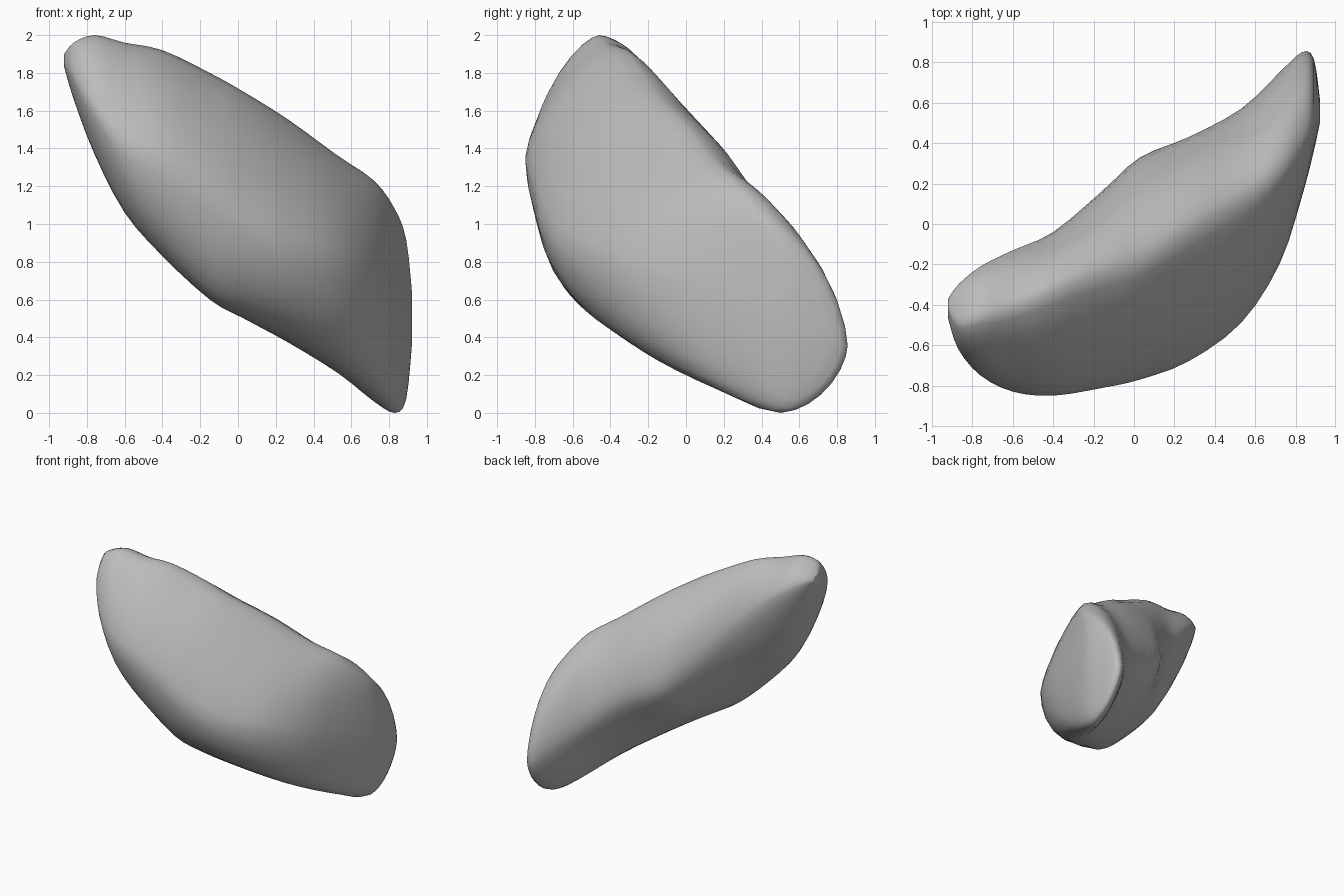
import bpy
import bmesh
from math import cos, sin, pi
from mathutils import Vector

default_cube = bpy.data.objects.get("Cube")
if default_cube:
    bpy.data.objects.remove(default_cube, do_unlink=True)

# Cross-sections along x: x, then (y, z) of the top, front, bottom and back extremes
SECTIONS = [
    (-.92, -.42, 1.9, -.47, 1.86, -.42, 1.83, -.37, 1.86),
    (-.87, -.49, 1.96, -.62, 1.78, -.45, 1.66, -.3, 1.85),
    (-.76, -.46, 2, -.75, 1.6, -.5, 1.37, -.21, 1.78),
    (-.6, -.42, 1.96, -.83, 1.42, -.54, 1.06, -.13, 1.65),
    (-.4, -.33, 1.92, -.85, 1.33, -.53, .83, -.04, 1.44),
    (-.15, -.24, 1.8, -.81, 1.18, -.49, .6, .17, 1.14),
    (.03, -.19, 1.7, -.77, 1.03, -.39, .5, .33, .97),
    (.27, -.04, 1.55, -.68, .9, -.18, .37, .43, .87),
    (.53, .11, 1.36, -.49, .82, .08, .21, .57, .65),
    (.72, .25, 1.23, -.2, .72, .38, .06, .75, .47),
    (.83, .36, 1.08, .13, .62, .5, 0, .85, .37),
    (.89, .48, .92, .36, .55, .56, .07, .82, .36),
    (.92, .55, .65, .5, .5, .57, .35, .62, .45),
]
# Flatness of each quarter: top-front, front-bottom, bottom-back, back-top
FLATNESS = (1.38, 1.1, 1.2, 1.25)
STEPS = 3
QUARTER_POINTS = 7


def blend(a, b, c, d, t):
    """Smooth interpolation between b and c, guided by neighbours a and d."""
    return tuple(
        q + t / 2 * (r - p + t * (2 * p - 5 * q + 4 * r - s + t * (3 * (q - r) + s - p)))
        for p, q, r, s in zip(a, b, c, d))


def refine(sections):
    """Insert in-between sections along the body."""
    last = len(sections) - 1
    result = []
    for i in range(last):
        before = sections[max(i - 1, 0)]
        after = sections[min(i + 2, last)]
        for step in range(STEPS):
            result.append(blend(before, sections[i], sections[i + 1], after, step / STEPS))
    result.append(sections[last])
    return result


def outline(section):
    """Rounded closed outline through the four extremes of one section."""
    x, *flat = section
    extremes = list(zip(flat[::2], flat[1::2]))
    points = []
    for i, power in enumerate(FLATNESS):
        start, end = extremes[i], extremes[(i + 1) % len(extremes)]
        # Quarter centre keeps the tangents aligned with the axes
        centre = (start[0], end[1]) if i % 2 == 0 else (end[0], start[1])
        for k in range(QUARTER_POINTS):
            angle = k / QUARTER_POINTS * pi / 2
            u, v = cos(angle) ** power, sin(angle) ** power
            y, z = (c + u * (s - c) + v * (e - c) for c, s, e in zip(centre, start, end))
            points.append(Vector((x, y, z)))
    return points


# Loft the stone through its sections
bm = bmesh.new()
rings = [[bm.verts.new(p) for p in outline(s)] for s in refine(SECTIONS)]
for ring, following in zip(rings, rings[1:]):
    for k in range(len(ring)):
        bm.faces.new((ring[k - 1], ring[k], following[k], following[k - 1]))

# Close both ends
bm.faces.new(rings[0])
bm.faces.new(rings[-1])
bmesh.ops.recalc_face_normals(bm, faces=bm.faces)

mesh = bpy.data.meshes.new("stone")
bm.to_mesh(mesh)
bm.free()
stone = bpy.data.objects.new("stone", mesh)
bpy.context.collection.objects.link(stone)

# Plain grey stone colour
grey = (.5, .5, .5, 1)
material = bpy.data.materials.new("stone grey")
material.use_nodes = True
material.diffuse_color = grey
material.node_tree.nodes["Principled BSDF"].inputs["Base Color"].default_value = grey
mesh.materials.append(material)

# Smooth surface with sharp edges kept
bpy.ops.object.select_all(action='DESELECT')
stone.select_set(True)
bpy.context.view_layer.objects.active = stone
bpy.ops.object.shade_smooth_by_angle(angle=pi / 4)
